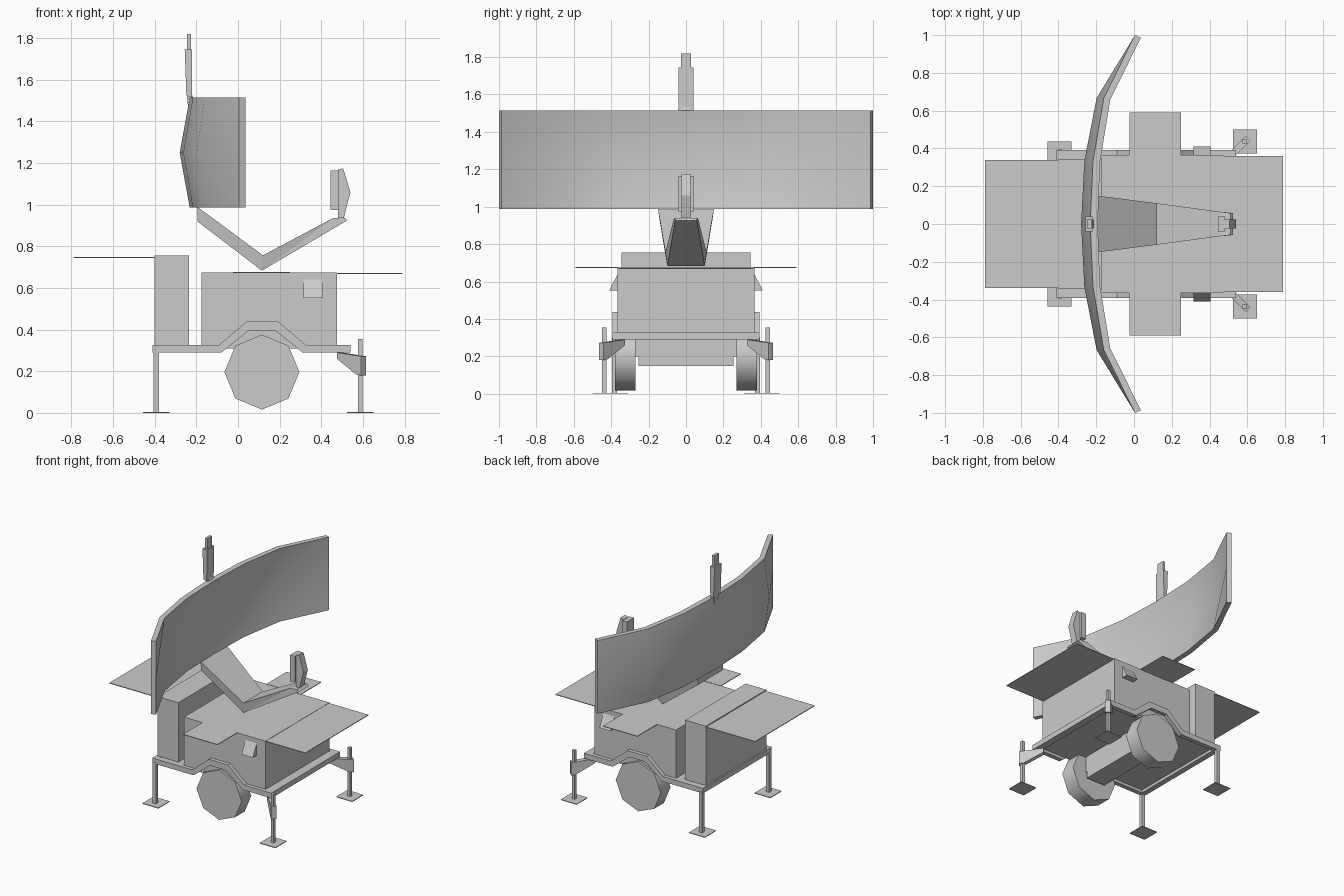
import bpy, bmesh, math
from mathutils import Vector

if "Cube" in bpy.data.objects:
    bpy.data.objects.remove(bpy.data.objects["Cube"])


def make(name, verts, faces, smooth=None):
    me = bpy.data.meshes.new(name)
    me.from_pydata([tuple(v) for v in verts], [], faces)
    bm = bmesh.new()
    bm.from_mesh(me)
    bmesh.ops.recalc_face_normals(bm, faces=bm.faces)
    bm.to_mesh(me)
    bm.free()
    ob = bpy.data.objects.new(name, me)
    bpy.context.collection.objects.link(ob)
    if smooth:
        bpy.ops.object.select_all(action='DESELECT')
        ob.select_set(True)
        bpy.context.view_layer.objects.active = ob
        bpy.ops.object.shade_smooth_by_angle(angle=math.radians(smooth))
    return ob


def loft(name, a, b, smooth=None):
    """Solid between two matching outlines."""
    n = len(a)
    faces = [list(range(n)), list(range(n, 2 * n))]
    faces += [[i, (i + 1) % n, n + (i + 1) % n, n + i] for i in range(n)]
    return make(name, list(a) + list(b), faces, smooth)


def box(name, x0, x1, y0, y1, z0, z1):
    ring = [(x0, y0), (x1, y0), (x1, y1), (x0, y1)]
    return loft(name, [(x, y, z0) for x, y in ring], [(x, y, z1) for x, y in ring])


def side_profile(name, pts, y0, y1, smooth=None):
    return loft(name, [(x, y0, z) for x, z in pts], [(x, y1, z) for x, z in pts], smooth)


# Cabinets and their opened lids
box("main_cabinet", -0.175, 0.475, -0.365, 0.365, 0.325, 0.675)
box("tall_cabinet", -0.40, -0.235, -0.345, 0.345, 0.325, 0.755)
box("tall_cabinet_lid", -0.79, -0.40, -0.34, 0.34, 0.743, 0.748)
box("main_cabinet_lid", 0.475, 0.79, -0.36, 0.36, 0.668, 0.673)

# Trailer floor, end beams and axle
box("trailer_floor", -0.40, 0.53, -0.36, 0.36, 0.31, 0.326)
box("rear_beam", -0.41, -0.37, -0.39, 0.39, 0.29, 0.327)
box("front_beam", 0.49, 0.54, -0.39, 0.39, 0.29, 0.327)
box("axle_box", 0.04, 0.19, -0.255, 0.255, 0.147, 0.33)

rail = [(-0.41, 0.29), (-0.08, 0.29), (0.05, 0.395), (0.18, 0.395), (0.31, 0.29), (0.54, 0.29),
        (0.54, 0.327), (0.325, 0.327), (0.195, 0.438), (0.04, 0.438), (-0.09, 0.327), (-0.41, 0.327)]
wheel = [(0.115 + 0.18 * math.cos(i * math.pi / 4), 0.196 + 0.18 * math.sin(i * math.pi / 4))
         for i in range(8)]

for s, side in ((-1, "right"), (1, "left")):
    # Side lid, arched rail and wheel
    box(f"{side}_side_lid", -0.025, 0.25, s * 0.36, s * 0.59, 0.672, 0.677)
    side_profile(f"{side}_rail", rail, s * 0.36, s * 0.392)
    side_profile(f"{side}_wheel", wheel, s * 0.27, s * 0.38, 50)
    box(f"{side}_wheel_mount", 0.045, 0.185, s * 0.24, s * 0.365, 0.20, 0.40)
    # Vent hood
    hood = [(s * 0.36, 0.65), (s * 0.41, 0.553), (s * 0.36, 0.553)]
    loft(f"{side}_vent_hood", [(0.315, y, z) for y, z in hood], [(0.405, y, z) for y, z in hood])
    # Rear jack
    box(f"{side}_rear_jack", -0.405, -0.38, s * 0.37, s * 0.395, 0.0, 0.30)
    box(f"{side}_rear_jack_pad", -0.457, -0.33, s * 0.31, s * 0.437, 0.0, 0.005)
    # Front jack on a diagonal bracket
    c = Vector((0.587, s * 0.437, 0))
    d = Vector((1, s, 0)).normalized()
    n = Vector((-s, 1, 0)).normalized()
    up = Vector((0, 0, 1))
    gusset = [(-0.14, 0.29), (0.023, 0.272), (0.023, 0.18), (-0.01, 0.185), (-0.14, 0.26)]
    loft(f"{side}_jack_bracket", [c + d * u + up * z - n * 0.018 for u, z in gusset],
         [c + d * u + up * z + n * 0.018 for u, z in gusset])
    post = [c + d * 0.016, c + n * 0.016, c - d * 0.016, c - n * 0.016]
    loft(f"{side}_front_jack", post, [p + up * 0.355 for p in post])
    box(f"{side}_front_jack_pad", 0.523, 0.65, s * 0.374, s * 0.50, 0.0, 0.005)

# Bent antenna boom: x, z, half width
boom = [(-0.195, 0.99, 0.15), (-0.195, 0.92, 0.14), (0.115, 0.683, 0.10), (0.525, 0.925, 0.058),
        (0.51, 0.94, 0.058), (0.455, 0.935, 0.065), (0.12, 0.757, 0.11)]
n = len(boom)
# caps split at the elbow so the tapered sides stay clean
verts = [(x, -w, z) for x, z, w in boom] + [(x, w, z) for x, z, w in boom]
faces = [[i, (i + 1) % n, n + (i + 1) % n, n + i] for i in range(n)]
for o in (0, n):
    faces += [[o, o + 1, o + 2, o + 6], [o + 6, o + 2, o + 5], [o + 5, o + 2, o + 3, o + 4]]
make("antenna_boom", verts, faces)

# Curved reflector: back x at the middle row and at the top/bottom rows
curve = [(0.0, -0.28, -0.232), (0.333, -0.263, -0.217), (0.667, -0.198, -0.16), (1.0, 0.005, 0.005)]
cols = [(-y, m, e) for y, m, e in curve[:0:-1]] + curve
zs = (0.987, 1.25, 1.515)
verts = []
for dx, k in ((0.0, 1.0), (0.04, 0.986)):
    for y, m, e in cols:
        for j, z in enumerate(zs):
            verts.append(((m if j == 1 else e) + dx * (1 - 0.22 * abs(y)), y * k, z))
N = len(cols) * 3
faces = []
for i in range(len(cols) - 1):
    a, b = i * 3, i * 3 + 3
    for j in range(2):
        for o in (0, N):
            faces.append([o + a + j, o + b + j, o + b + j + 1, o + a + j + 1])
    for j in (0, 2):
        faces.append([a + j, b + j, N + b + j, N + a + j])
for a in (0, N - 3):
    for j in range(2):
        faces.append([a + j, a + j + 1, N + a + j + 1, N + a + j])
make("reflector", verts, faces, 40)

# Small antenna on top of the reflector
side_profile("top_antenna", [(-0.248, 1.525), (-0.222, 1.515), (-0.22, 1.745), (-0.256, 1.745)], -0.04, 0.04)
box("top_antenna_tip", -0.245, -0.225, -0.026, 0.026, 1.74, 1.82)
side_profile("top_antenna_foot", [(-0.246, 1.53), (-0.24, 1.47), (-0.215, 1.515), (-0.222, 1.53)], -0.02, 0.02)

# Feed horn at the end of the boom
box("feed_horn", 0.445, 0.482, -0.04, 0.04, 0.975, 1.165)
side_profile("feed_body", [(0.48, 1.168), (0.505, 1.175), (0.54, 1.06), (0.507, 0.93), (0.48, 0.93)],
             -0.025, 0.025)
